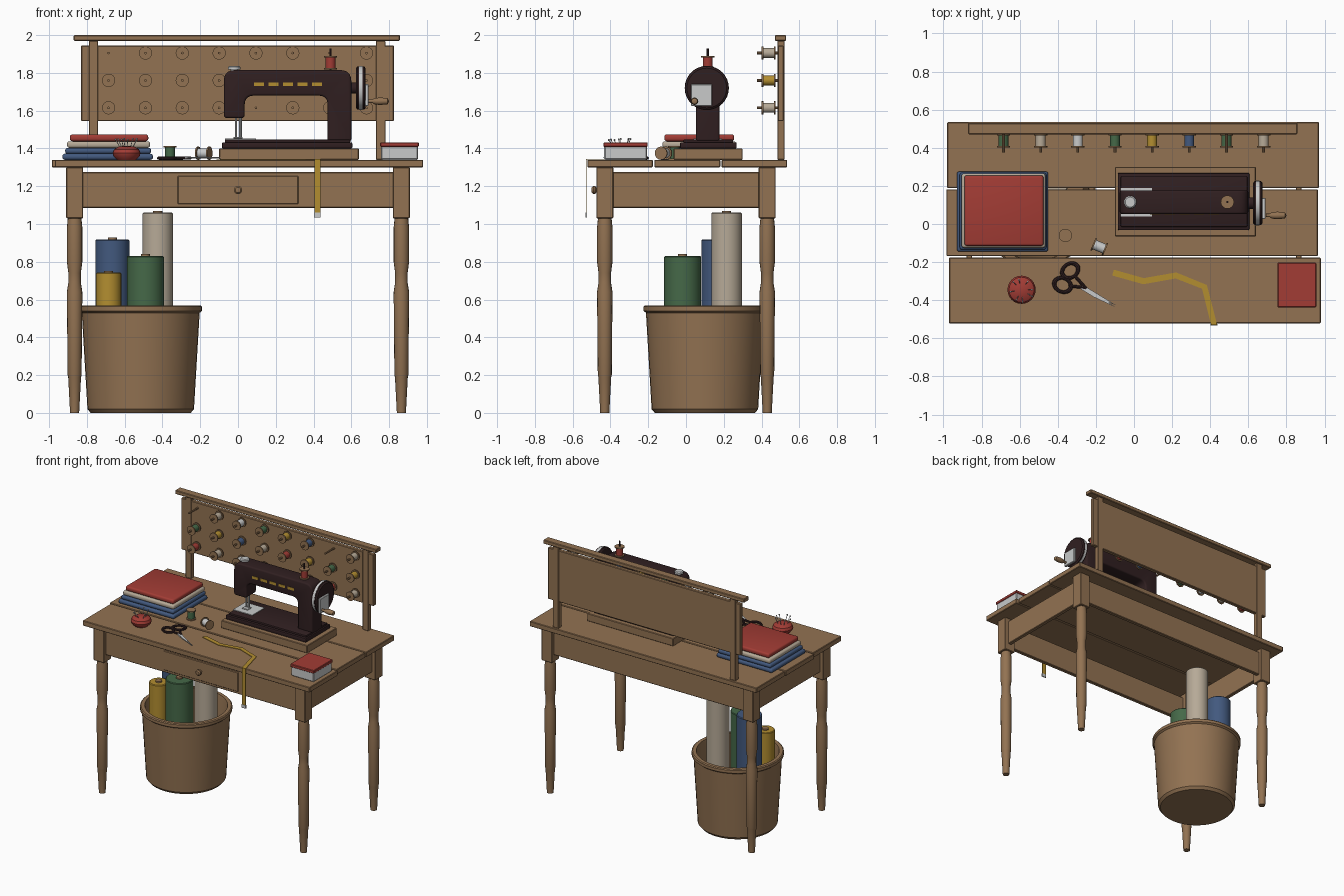
import bpy, bmesh, math
from mathutils import Vector, Matrix

if "Cube" in bpy.data.objects:
    bpy.data.objects.remove(bpy.data.objects["Cube"], do_unlink=True)

PALETTE = {"wood": (0.29, 0.17, 0.085), "dark": (0.03, 0.014, 0.015), "red": (0.36, 0.045, 0.035),
           "blue": (0.055, 0.1, 0.21), "green": (0.06, 0.14, 0.065), "yellow": (0.45, 0.27, 0.03),
           "cream": (0.47, 0.4, 0.31), "metal": (0.58, 0.59, 0.59)}
NAMES = list(PALETTE)
MATS = []
for label, rgb in PALETTE.items():
    m = bpy.data.materials.new(label)
    m.use_nodes = True
    m.diffuse_color = (*rgb, 1)
    m.node_tree.nodes["Principled BSDF"].inputs["Base Color"].default_value = (*rgb, 1)
    MATS.append(m)
X_AXIS = Matrix.Rotation(math.pi / 2, 4, 'Y')
FRONT = Matrix.Rotation(math.pi / 2, 4, 'X')
TOP = 1.34


def finish(name, bm, smooth=True):
    """Turn a bmesh with palette indices into an object, keeping edges sharp."""
    bmesh.ops.recalc_face_normals(bm, faces=bm.faces)
    for f in bm.faces:
        f.smooth = smooth
    for e in bm.edges:
        e.smooth = e.calc_face_angle(0) < 0.6
    used = sorted({f.material_index for f in bm.faces})
    for f in bm.faces:
        f.material_index = used.index(f.material_index)
    me = bpy.data.meshes.new(name)
    bm.to_mesh(me)
    bm.free()
    for i in used:
        me.materials.append(MATS[i])
    ob = bpy.data.objects.new(name, me)
    bpy.context.collection.objects.link(ob)
    return ob


def box(name, x, y, z, mat="wood", bevel=0.004, segs=1):
    bm = bmesh.new()
    bmesh.ops.create_cube(bm, size=1)
    for v in bm.verts:
        v.co = [a + (b - a) * (c + 0.5) for (a, b), c in zip((x, y, z), v.co)]
    if bevel:
        bmesh.ops.bevel(bm, geom=bm.edges[:], offset=bevel, segments=segs, affect='EDGES', profile=0.5)
    for f in bm.faces:
        f.material_index = NAMES.index(mat)
    return finish(name, bm)


def lathe(name, profile, loc, mats="wood", rot=Matrix(), segs=24):
    """Revolve (radius, height) points; mats is one colour or one per segment."""
    bm = bmesh.new()
    rings = [[bm.verts.new((r * math.cos(k * math.tau / segs), r * math.sin(k * math.tau / segs), h))
              for k in range(segs)] for r, h in profile]
    for i in range(len(rings) - 1):
        col = mats if isinstance(mats, str) else mats[i]
        for k in range(segs):
            n = (k + 1) % segs
            f = bm.faces.new((rings[i][k], rings[i][n], rings[i + 1][n], rings[i + 1][k]))
            f.material_index = NAMES.index(col)
    bmesh.ops.remove_doubles(bm, verts=bm.verts, dist=1e-5)
    bmesh.ops.transform(bm, matrix=Matrix.Translation(loc) @ rot, verts=bm.verts)
    return finish(name, bm)


def rod(name, loc, r, length, mat="wood", rot=Matrix(), segs=16):
    return lathe(name, [(0, 0), (r, 0), (r, length), (0, length)], loc, mat, rot, segs)


def spool(name, loc, thread, rot=Matrix(), length=0.072):
    """Thread reel with two wooden flanges."""
    a, b, e = 0.035, 0.026, 0.008
    prof = [(0, 0), (a, 0), (a, e), (b, e), (b, length - e), (a, length - e), (a, length), (0, length)]
    w = "wood"
    return lathe(name, prof, loc, [w, w, w, thread, w, w, w], rot, 16)


def slab(name, outline, depth, matrix, mat, bevel=0.0):
    """Extrude a flat outline by depth."""
    bm = bmesh.new()
    face = bm.faces.new([bm.verts.new((p[0], p[1], 0)) for p in outline])
    ext = bmesh.ops.extrude_face_region(bm, geom=[face])
    bmesh.ops.translate(bm, vec=(0, 0, depth), verts=[v for v in ext["geom"] if isinstance(v, bmesh.types.BMVert)])
    if bevel:
        rim = [e for e in bm.edges if abs(e.verts[0].co.z - e.verts[1].co.z) < 1e-6]
        bmesh.ops.bevel(bm, geom=rim, offset=bevel, segments=3, affect='EDGES', profile=0.5)
    bmesh.ops.transform(bm, matrix=matrix, verts=bm.verts)
    for f in bm.faces:
        f.material_index = NAMES.index(mat)
    return finish(name, bm)


def rounded(corners, steps=5):
    """Round each (x, y, radius) corner of an outline with a curve."""
    out = []
    for i, (x, y, r) in enumerate(corners):
        p = Vector((x, y))
        a = p + (Vector(corners[i - 1][:2]) - p).normalized() * r
        b = p + (Vector(corners[(i + 1) % len(corners)][:2]) - p).normalized() * r
        out += [a.lerp(p, t / steps).lerp(p.lerp(b, t / steps), t / steps) for t in range(steps + 1)]
    return out


# Table: three planks, aprons, drawer and turned legs
box("back_plank", (-0.98, 0.97), (0.188, 0.535), (1.3, TOP))
box("middle_plank", (-0.985, 0.965), (-0.168, 0.182), (1.3, TOP))
box("front_plank", (-0.97, 0.98), (-0.522, -0.176), (1.3, TOP))
for side, s in (("front", -1), ("back", 1)):
    box(side + "_apron", (-0.83, 0.83), sorted((s * 0.42, s * 0.45)), (1.085, 1.275))
for side, s in (("left", 1), ("right", -1)):
    box(side + "_apron", sorted((s * 0.85, s * 0.88)), (-0.4, 0.4), (1.085, 1.275))
    for end, t in (("front", -1), ("back", 1)):
        cx, cy = s * 0.865, t * 0.43
        box(f"{end}_{side}_leg_block", (cx - 0.045, cx + 0.045), (cy - 0.045, cy + 0.045), (1.03, 1.3))
        lathe(f"{end}_{side}_leg", [(0, 0), (0.024, 0), (0.034, 0.19), (0.037, 0.2), (0.041, 0.64), (0.033, 0.69),
                                    (0.033, 0.74), (0.041, 0.8), (0.041, 0.98), (0.036, 1.03), (0, 1.03)], (cx, cy, 0), segs=16)
box("drawer_front", (-0.32, 0.32), (-0.457, -0.44), (1.105, 1.255))
lathe("drawer_knob", [(0.01, 0), (0.01, 0.018), (0.022, 0.026), (0.022, 0.036), (0.014, 0.044), (0, 0.045)],
      (0, -0.455, 1.18), rot=FRONT, segs=16)

# Thread board on two posts with a top rail
box("thread_board", (-0.83, 0.825), (0.486, 0.517), (1.545, 1.945))
for side, cx in (("right", -0.765), ("left", 0.755)):
    box(side + "_post", (cx - 0.025, cx + 0.025), (0.484, 0.521), (TOP, 1.97), bevel=0.003)
box("top_rail", (-0.87, 0.857), (0.47, 0.53), (1.97, 2.0))
rows = [["", "cream", "metal", "green", "yellow", "blue", "", "cream"],
        ["green", "yellow", "blue", "cream", "red", "yellow", "green", "yellow"],
        ["red", "cream", "metal", "green", "", "blue", "red", "cream"]]
for i, row in enumerate(rows):
    for k, thread in enumerate(row):
        x, z = -0.685 + k * 0.195, 1.905 - i * 0.145
        rod(f"peg_{i}_{k}", (x, 0.49, z), 0.007, 0.115, "wood", FRONT, 8)
        if thread:
            spool(f"board_spool_{i}_{k}", (x, 0.473, z), thread, FRONT)

# Sewing machine
box("machine_base", (-0.1, 0.64), (-0.065, 0.3), (TOP, 1.4))
box("machine_bed", (-0.085, 0.605), (-0.032, 0.268), (1.4, 1.432), "dark", 0.006, 2)
box("machine_bed_top", (-0.07, 0.595), (-0.015, 0.25), (1.43, 1.447), "dark", 0.006, 2)
arm = rounded([(-0.075, 1.56, 0.02), (-0.075, 1.815, 0.06), (0.6, 1.815, 0.06), (0.6, 1.44, 0.01),
               (0.475, 1.44, 0.01), (0.475, 1.68, 0.05), (0.035, 1.68, 0.05), (0.035, 1.56, 0.02)])
slab("machine_arm", arm, 0.125, Matrix.Translation((0, 0.177, 0)) @ FRONT, "dark", 0.012)
for k in range(5):
    x = 0.111 + k * 0.0768
    box(f"arm_stripe_{k}", (x - 0.027, x + 0.027), (0.049, 0.054), (1.73, 1.75), "yellow", 0)
box("needle_plate", (-0.07, 0.095), (0.04, 0.19), (1.445, 1.452), "metal", 0)
rod("needle_bar", (-0.01, 0.115, 1.45), 0.006, 0.13, "metal", segs=10)
rod("presser_bar", (0.012, 0.115, 1.45), 0.008, 0.13, "metal", segs=10)
box("presser_foot", (-0.025, 0.025), (0.085, 0.13), (1.452, 1.46), "metal", 0.002)
lathe("tension_knob", [(0.02, 0), (0.02, 0.012), (0.033, 0.014), (0.033, 0.026), (0.026, 0.032), (0, 0.032)],
      (-0.02, 0.115, 1.805), "metal")
rod("spool_pin", (0.49, 0.115, 1.81), 0.006, 0.12, "dark", segs=8)
spool("machine_spool", (0.49, 0.115, 1.818), "red")
lathe("hand_wheel", [(0, 0), (0.03, 0), (0.03, 0.03), (0.105, 0.03), (0.115, 0.037), (0.115, 0.046), (0.117, 0.046),
                     (0.117, 0.064), (0.115, 0.064), (0.115, 0.072), (0.105, 0.08), (0, 0.08)], (0.595, 0.11, 1.72),
      ["dark"] * 6 + ["metal"] + ["dark"] * 4, X_AXIS, 32)
box("crank_plate", (0.672, 0.69), (0.026, 0.137), (1.625, 1.74), "metal", 0.003)
lathe("crank_handle", [(0, 0), (0.009, 0), (0.009, 0.02), (0.016, 0.03), (0.02, 0.06), (0.016, 0.1), (0, 0.108)],
      (0.692, 0.045, 1.65), "wood", X_AXIS, 12)

# Folded cloth stack
for i, (color, x0, x1, y0, y1, z0, z1) in enumerate([
        ("blue", -0.93, -0.45, -0.145, 0.275, 1.34, 1.372), ("blue", -0.915, -0.46, -0.135, 0.27, 1.372, 1.403),
        ("cream", -0.905, -0.465, -0.125, 0.265, 1.403, 1.438), ("red", -0.89, -0.475, -0.115, 0.255, 1.438, 1.474)]):
    box(f"folded_cloth_{i}", (x0, x1), (y0, y1), (z0, z1), color, 0.013, 3)

# Small things on the table
spool("standing_spool", (-0.36, -0.06, TOP), "green")
spool("lying_spool", (-0.215, -0.105, TOP + 0.035), "metal", Matrix.Rotation(-0.4, 4, 'Z') @ X_AXIS)
lathe("pin_cushion", [(0, 0), (0.05, 0), (0.07, 0.02), (0.074, 0.036), (0.066, 0.055), (0.04, 0.07), (0, 0.074)],
      (-0.59, -0.345, TOP), "red")
for k in range(8):
    a = k * 2.4
    tilt = Matrix.Rotation(a, 4, 'Z') @ Matrix.Rotation(0.4 + 0.1 * (k % 3), 4, 'Y')
    lathe(f"pin_{k}", [(0.002, 0), (0.002, 0.055), (0.005, 0.058), (0.005, 0.063), (0, 0.066)],
          (-0.59 + 0.03 * math.cos(a), -0.345 + 0.03 * math.sin(a), 1.395), "metal", tilt, 6)
for k, (cx, cy) in enumerate([(-0.375, -0.32), (-0.335, -0.245)]):
    turn = Matrix.Translation((cx, cy, TOP + 0.009)) @ Matrix.Rotation(-0.4 + k, 4, 'Z') @ Matrix.Diagonal((1.25, 1, 1, 1))
    ring = [(0.036 + 0.009 * math.cos(t * math.pi / 4), 0.009 * math.sin(t * math.pi / 4)) for t in range(9)]
    lathe(f"scissor_loop_{k}", ring, (0, 0, 0), "dark", turn)
    pivot, aim = Vector((-0.255, -0.335)), Vector((cx, cy))
    d = pivot - aim
    rod(f"scissor_shank_{k}", (*(aim + d.normalized() * 0.04), TOP + 0.009), 0.008, d.length - 0.035, "dark",
        Matrix.Rotation(math.atan2(d.y, d.x), 4, 'Z') @ X_AXIS, 8)
    blade = Matrix.Translation((-0.275, -0.33, TOP + 0.003 + k * 0.006)) @ Matrix.Rotation(-0.49 - 0.05 * k, 4, 'Z')
    slab(f"scissor_blade_{k}", [(0, -0.012), (0.08, -0.013), (0.21, 0), (0, 0.012)], 0.005, blade, "metal")

# Measuring tape: a ribbon across the table that drops over the front edge
path = [Vector(p) for p in ((-0.11, -0.255), (0.05, -0.3), (0.22, -0.27), (0.37, -0.33), (0.42, -0.528))]
sides = []
for i, p in enumerate(path):
    d = (path[min(i + 1, 4)] - path[max(i - 1, 0)]).normalized()
    n = Vector((-d.y, d.x)) * 0.016 if i < 4 else Vector((0.016, 0))
    sides.append((p + n, p - n))
slab("tape_flat", [a for a, b in sides] + [b for a, b in reversed(sides)], 0.004,
     Matrix.Translation((0, 0, TOP + 0.001)), "yellow")
box("tape_drop", (0.404, 0.436), (-0.53, -0.526), (1.06, TOP + 0.005), "yellow", 0)
box("tape_tip", (0.402, 0.438), (-0.532, -0.524), (1.035, 1.06), "metal", 0)

# Tin box with a lid
box("tin_box", (0.757, 0.953), (-0.433, -0.207), (TOP, 1.415), "metal", 0.006)
box("tin_lid", (0.753, 0.957), (-0.437, -0.203), (1.408, 1.432), "red", 0.004)

# Basket with cloth rolls
bx, by = -0.515, 0.1
lathe("basket", [(0, 0), (0.265, 0), (0.282, 0.02), (0.312, 0.53), (0.325, 0.54), (0.325, 0.562), (0.318, 0.568),
                 (0.292, 0.568), (0.288, 0.55), (0.262, 0.035), (0, 0.035)], (bx, by, 0), segs=40)
for color, x, y, r, h in (("green", -0.49, -0.018, 0.098, 0.83), ("blue", -0.665, 0.172, 0.09, 0.918),
                          ("cream", -0.425, 0.215, 0.081, 1.06), ("yellow", -0.685, 0.005, 0.067, 0.742)):
    lathe(color + "_cloth_roll", [(0, 0.036), (r, 0.036), (r, h - 0.005), (r - 0.005, h), (0, h)], (x, y, 0), color, segs=32)
    rod(color + "_roll_core", (x, y, h - 0.02), 0.024, 0.03, "wood")
